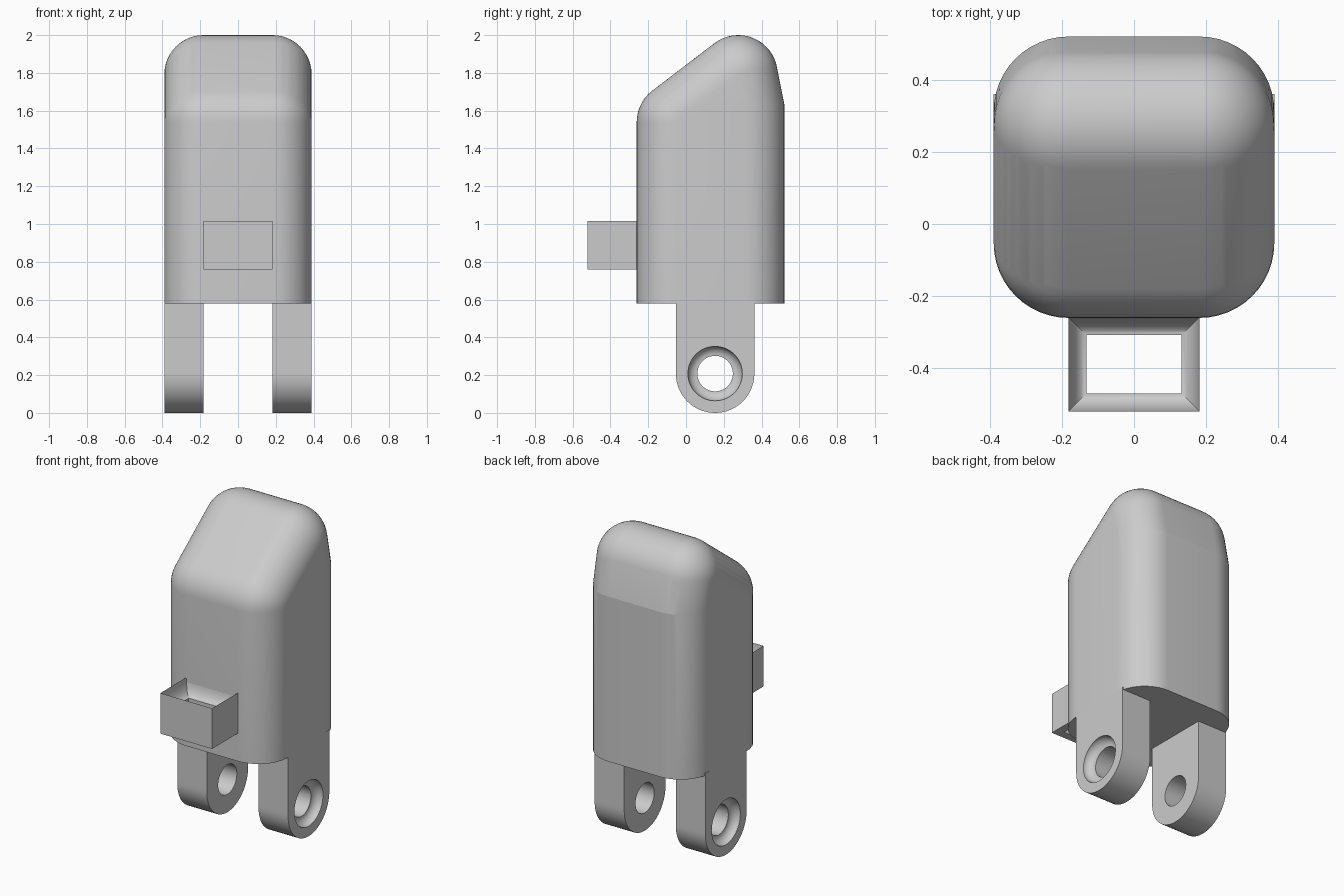
import bpy, bmesh
from math import sin, cos, tan, pi, radians
from mathutils import Matrix

cube = bpy.data.objects.get("Cube")
if cube:
    bpy.data.objects.remove(cube, do_unlink=True)

grey = bpy.data.materials.new("light_grey")
grey.use_nodes = True
COLOUR = (0.6, 0.6, 0.6, 1)
grey.diffuse_color = COLOUR
grey.node_tree.nodes["Principled BSDF"].inputs["Base Color"].default_value = COLOUR

R = 0.208        # corner and leg radius
HALF = 0.39      # half width of the body
IN = HALF - R    # corner centre, also inner leg face
FRONT, BACK = -0.053, 0.313


def finish(name, bm, angle):
    bmesh.ops.recalc_face_normals(bm, faces=bm.faces)
    mesh = bpy.data.meshes.new(name)
    bm.to_mesh(mesh)
    bm.free()
    mesh.materials.append(grey)
    obj = bpy.data.objects.new(name, mesh)
    bpy.context.collection.objects.link(obj)
    bpy.ops.object.select_all(action='DESELECT')
    obj.select_set(True)
    bpy.context.view_layer.objects.active = obj
    bpy.ops.object.shade_smooth_by_angle(angle=radians(angle))
    return obj


def loft(name, rings, angle):
    """Join closed rings into a closed tube, last ring back to first."""
    bm = bmesh.new()
    loops = [[bm.verts.new(p) for p in ring] for ring in rings]
    for a, b in zip(loops, loops[1:] + loops[:1]):
        for i in range(len(a)):
            j = (i + 1) % len(a)
            bm.faces.new((a[i], a[j], b[j], b[i]))
    return finish(name, bm, angle)


# Body: hull around rounded corners, sloped front roof and tapered back
bm = bmesh.new()
for x in (-IN, IN):
    for y, z in ((FRONT, 1.54), (0.277, 2 - R)):
        bmesh.ops.create_uvsphere(bm, u_segments=48, v_segments=24, radius=R,
                                  matrix=Matrix.Translation((x, y, z)))
    for y, z in ((FRONT, 0.58), (BACK, 0.58), (BACK, 1.63)):
        bmesh.ops.create_circle(bm, segments=48, radius=R,
                                matrix=Matrix.Translation((x, y, z)))
bmesh.ops.delete(bm, geom=bm.edges[:], context='EDGES_FACES')
bmesh.ops.convex_hull(bm, input=bm.verts[:])
loose = [v for v in bm.verts if not v.link_faces]
bmesh.ops.delete(bm, geom=loose, context='VERTS')
bmesh.ops.dissolve_limit(bm, angle_limit=radians(0.2), verts=bm.verts[:],
                         edges=bm.edges[:])
finish("body", bm, 10)

# Legs: round-ended lugs with a hole and a bowl-shaped recess outside
SEG = 64
HOLE, STEP = 0.094, 0.05
LEG_Y = 0.154
TOP = R * tan(2 * pi * 11 / SEG)


def leg_ring(x, radius=None):
    pts = []
    for i in range(SEG):
        a = 2 * pi * i / SEG
        c, s = cos(a), sin(a)
        r = radius
        if r is None:
            r = R
            if s > 0:
                r = min(R / max(abs(c), 1e-6), TOP / s)
        pts.append((x, LEG_Y + r * c, R + r * s))
    return pts


arc = [pi / 2 * k / 12 for k in range(13)]
for side, name in ((1, "left_leg"), (-1, "right_leg")):
    rings = [leg_ring(side * HALF)]
    rings += [leg_ring(side * (HALF - STEP * sin(t)), HOLE + STEP * cos(t)) for t in arc]
    rings += [leg_ring(side * IN, HOLE), leg_ring(side * IN)]
    loft(name, rings, 12)

# Front bracket: open box with a curved funnel mouth
BOX_Y, BOX_D = -0.39, 0.131
BOX_LOW, BOX_TOP, DEPTH = 0.758, 1.016, 0.1


def box_ring(z, inset):
    w, d = IN - inset, BOX_D - inset
    return [(sx * w, BOX_Y + sy * d, z)
            for sx, sy in ((-1, -1), (1, -1), (1, 1), (-1, 1))]


rings = [box_ring(BOX_TOP - DEPTH * sin(t), STEP * (1 - cos(t))) for t in arc]
rings += [box_ring(BOX_LOW, STEP), box_ring(BOX_LOW, 0)]
loft("front_bracket", rings, 25)
